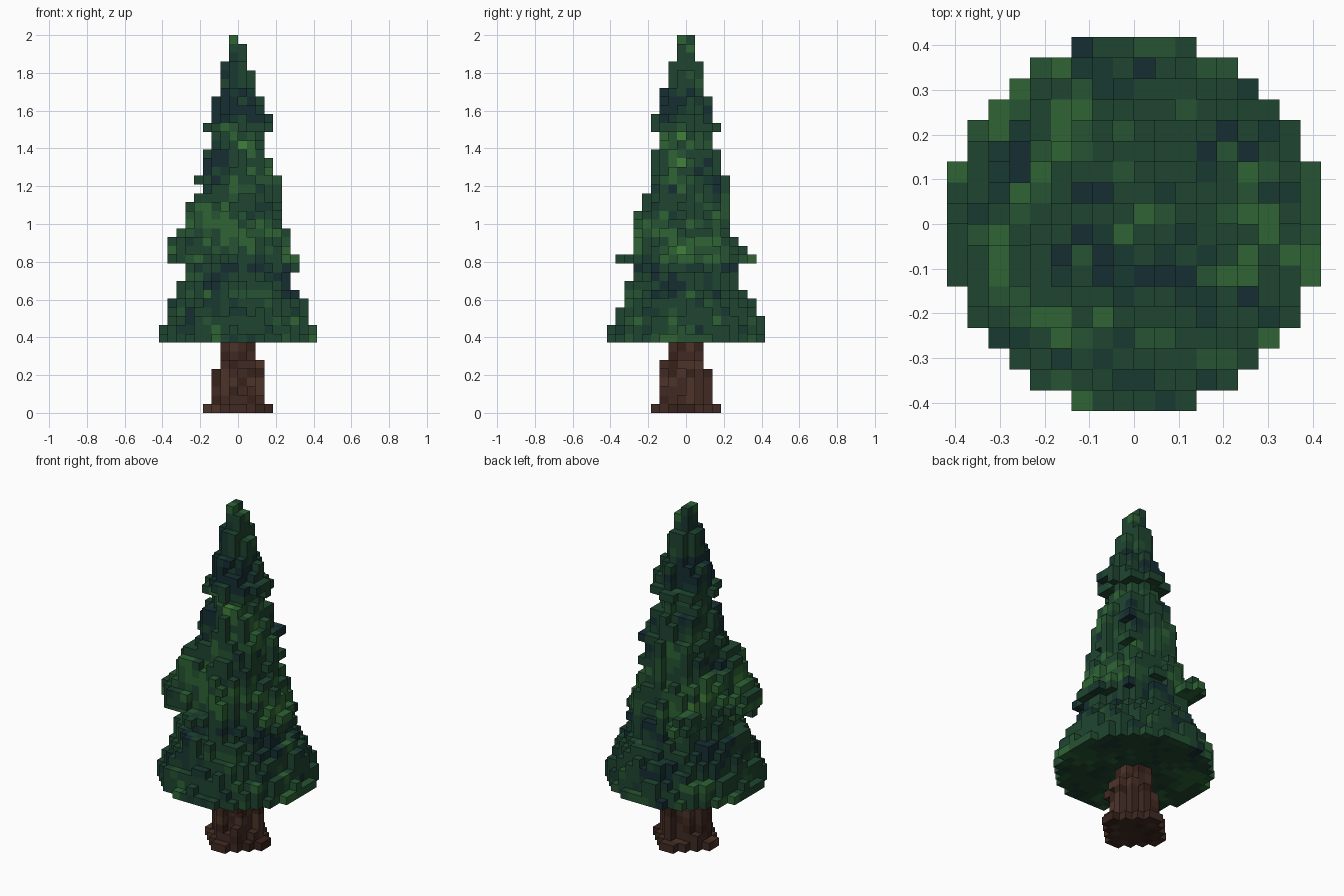
import bpy, bmesh, random
from mathutils import Vector, noise

if "Cube" in bpy.data.objects:
    bpy.data.objects.remove(bpy.data.objects["Cube"])

random.seed(7)
V = 2 / 43          # voxel size; the tree is 43 layers tall

# runs of layers: (count, extent in voxels to left, right, front, back)
TRUNK = [(1, 4, 4, 4, 4), (4, 3, 3, 3, 3), (1, 2, 3, 3, 2), (2, 2, 2, 2, 2)]
LEAVES = [(3, 9, 9, 9, 9), (2, 8, 8, 8, 8), (1, 7, 7, 7, 7), (1, 7, 6, 7, 6),
          (1, 6, 6, 6, 6), (2, 6, 7, 6, 6), (3, 6, 6, 6, 6), (2, 6, 5, 6, 5),
          (3, 5, 5, 5, 5), (1, 5, 5, 4, 5), (3, 4, 4, 4, 4), (2, 3, 3, 3, 3),
          (1, 4, 4, 4, 4), (1, 3, 4, 4, 3), (2, 3, 3, 3, 3), (1, 2, 2, 3, 2),
          (2, 2, 2, 2, 2), (1, 2, 1, 2, 2), (2, 1, 1, 1, 1), (1, 1, 0, 1, 1)]
# bulging branches: centre and radii in voxels
LUMPS = [((-4.6, -2.4, 18.8), (3.5, 3.5, 2.4)), ((-3.2, -2.2, 21.5), (3.0, 3.2, 4.0)),
         ((-3.7, 5, 17.7), (1.8, 2.7, 1.1)), ((-1.5, -6, 17.5), (1.2, 2.0, 0.6))]

# ragged columns: each vertical column sticks out by its own amount
column = {(x, y): random.uniform(-0.45, 0.2) for x in range(-9, 9) for y in range(-9, 9)}


def stack(runs, z):
    """Rounded layers; each run of equal layers tapers a little towards its top."""
    cells = set()
    for count, left, right, front, back in runs:
        for k in range(count):
            power = 1.5 if z == 0 else 2
            for x in range(-left, right):
                for y in range(-front, back):
                    ax, ay = (left if x < 0 else right), (front if y < 0 else back)
                    e = min(ax, ay)
                    j = 0 if e < 3 or z in (0, 8) else column[x, y] - 0.5 * k / count
                    if z == 32:
                        j -= 0.25
                    px, py = abs(x + 0.5), abs(y + 0.5)
                    if (px / (ax - 0.1 + j)) ** power + (py / (ay - 0.1 + j)) ** power <= 1:
                        cells.add((x, y, z))
            z += 1
    return cells


def lump(c, r):
    return {(x, y, z) for x in range(-9, 9) for y in range(-9, 9) for z in range(17, 27)
            if sum(((p + 0.5 - q) / s) ** 2 for p, q, s in zip((x, y, z), c, r)) <= 1}


def palette(name, colours):
    mats = []
    for i, rgb in enumerate(colours):
        m = bpy.data.materials.new(f"{name}_{i}")
        m.diffuse_color = (*[(c / 255) ** 2.2 for c in rgb], 1)
        m.use_nodes = True
        m.node_tree.nodes["Principled BSDF"].inputs["Base Color"].default_value = m.diffuse_color
        mats.append(m)
    return mats


def build(name, cells, solid, mats, shade):
    """Mesh the exposed faces of the voxels, one colour per voxel."""
    bm, verts = bmesh.new(), {}

    def vert(p):
        if p not in verts:
            verts[p] = bm.verts.new(Vector(p) * V)
        return verts[p]

    for cell in sorted(cells):
        index = shade(*cell)
        for axis in range(3):
            for side in (0, 1):
                n = list(cell)
                n[axis] += 2 * side - 1
                if tuple(n) in solid:
                    continue
                u, w = (axis + 1) % 3, (axis + 2) % 3
                ring = []
                for a, b in ((0, 0), (1, 0), (1, 1), (0, 1)):
                    p = list(cell)
                    p[axis] += side
                    p[u] += a
                    p[w] += b
                    ring.append(vert(tuple(p)))
                f = bm.faces.new(ring if side else ring[::-1])
                f.material_index = index
    mesh = bpy.data.meshes.new(name)
    bm.to_mesh(mesh)
    bm.free()
    for m in mats:
        mesh.materials.append(m)
    bpy.context.collection.objects.link(bpy.data.objects.new(name, mesh))


def leaf_shade(x, y, z):
    # darker bands near the top and low down, brighter around the middle
    band = 0.25 * (17 <= z <= 22) + 0.12 * (z < 11) - 0.4 * (33 <= z <= 36) - 0.2 * (11 <= z <= 14)
    v = band + 0.7 * noise.noise(Vector((x, y, z)) * 0.27 + Vector((3.3, 1.7, 5.1)))
    v += random.gauss(0, 0.22)
    return sum(v > t for t in (-0.42, -0.24, 0.26, 0.46, 0.8))


trunk = stack(TRUNK, 0)
leaves = stack(LEAVES, 8)
for c, r in LUMPS:
    leaves |= lump(c, r)
solid = trunk | leaves

# trunk with flared roots
build("trunk", trunk, solid,
      palette("bark", [(58, 39, 33), (67, 46, 39), (78, 55, 46)]),
      lambda x, y, z: random.choice((0, 1, 1, 1, 2)))
# conical foliage
build("foliage", leaves, solid,
      palette("leaf", [(28, 50, 54), (31, 60, 52), (36, 71, 52),
                       (42, 84, 54), (50, 100, 56), (68, 128, 60)]),
      leaf_shade)
